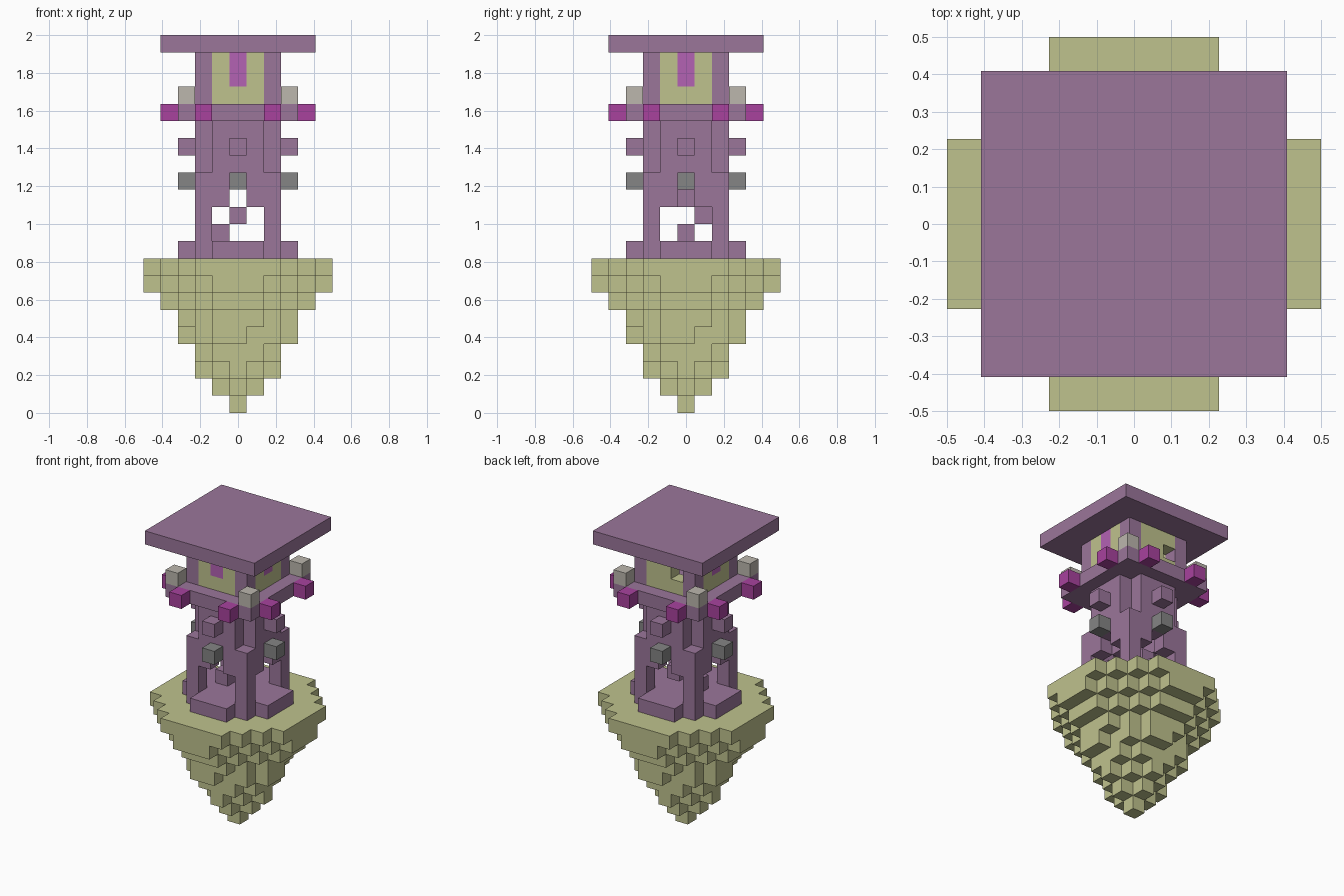
import bpy, bmesh
from mathutils import Vector

U = 2 / 22  # edge length of one block

if "Cube" in bpy.data.objects:
    bpy.data.objects.remove(bpy.data.objects["Cube"])


def material(name, rgb):
    lin = [((c / 255 + 0.055) / 1.055) ** 2.4 for c in rgb]
    m = bpy.data.materials.new(name)
    m.use_nodes = True
    m.diffuse_color = (*lin, 1)
    m.node_tree.nodes["Principled BSDF"].inputs["Base Color"].default_value = (*lin, 1)
    return m


PURPLE = material("dusty purple", (155, 118, 154))
SAND = material("pale sand", (191, 194, 141))
MAGENTA = material("deep magenta", (168, 66, 158))
PINK = material("pink violet", (180, 98, 180))
LIGHT = material("light grey", (188, 183, 174))
GREY = material("mid grey", (133, 133, 133))

DIRS = [Vector(d) for d in ((1, 0, 0), (-1, 0, 0), (0, 1, 0), (0, -1, 0), (0, 0, 1), (0, 0, -1))]


def box(xs, ys, zs):
    """Set of block cells in inclusive ranges."""
    return {(x, y, z) for x in range(xs[0], xs[1] + 1)
            for y in range(ys[0], ys[1] + 1) for z in range(zs[0], zs[1] + 1)}


def around(cells):
    """Repeat cells at four quarter turns about the z axis."""
    out = set()
    for x, y, z in cells:
        out |= {(x, y, z), (-y, x, z), (-x, -y, z), (y, -x, z)}
    return out


def build(name, cells, mat):
    """Skin a set of cells with outward faces only."""
    bm = bmesh.new()
    for c in cells:
        centre = Vector(c) + Vector((0, 0, 0.5))
        for d in DIRS:
            if tuple(int(v) for v in Vector(c) + d) in cells:
                continue
            a = Vector((d.y, d.z, d.x)) / 2
            b = d.cross(a)
            mid = centre + d / 2
            corners = (mid + a + b, mid - a + b, mid - a - b, mid + a - b)
            bm.faces.new([bm.verts.new(p * U) for p in corners])
    bmesh.ops.remove_doubles(bm, verts=bm.verts, dist=U / 100)
    bmesh.ops.recalc_face_normals(bm, faces=bm.faces)
    mesh = bpy.data.meshes.new(name)
    bm.to_mesh(mesh)
    bm.free()
    mesh.materials.append(mat)
    obj = bpy.data.objects.new(name, mesh)
    bpy.context.collection.objects.link(obj)
    return obj


# Floating island: stepped layers, each limited by reach and by diagonal sum
layers = [(0, 0), (1, 1), (2, 2), (2, 3), (3, 4), (3, 4), (4, 5), (5, 6), (5, 7)]
island = set()
for z, (reach, diag) in enumerate(layers):
    layer = box((-reach, reach), (-reach, reach), (z, z))
    island |= {c for c in layer if abs(c[0]) + abs(c[1]) <= diag}
island -= around({(3, 1, 4)})
build("island", island, SAND)

# Tower base with a step on each side
build("tower_base", box((-2, 2), (-2, 2), (9, 9)) | around(box((-1, 1), (-3, -3), (9, 9))), PURPLE)

# Tower: corner buttresses and walls with arched doorways
build("buttresses", around(box((2, 2), (2, 2), (10, 13))), PURPLE)
walls = around(box((-1, 1), (-2, -2), (12, 16))) - around({(0, -2, 12)})
build("tower_walls", walls, PURPLE)

# Spiral stair inside
turn = [(-1, 0), (0, 1), (1, 0), (0, -1)]
build("spiral_stair", {(*turn[i % 4], 10 + i) for i in range(7)}, PURPLE)

# Blocks on each wall above the doorways
build("door_lamps", around({(0, -3, 13)}), GREY)
build("wall_knobs", around({(0, -3, 15)}), PURPLE)

# Balcony with trim blocks and corner posts
build("balcony", box((-3, 3), (-3, 3), (17, 17)), PURPLE)
build("balcony_trim", around({(2, -4, 17), (-2, -4, 17)}), MAGENTA)
build("balcony_posts", around({(3, 3, 18)}), LIGHT)

# Upper room: corner pillars, infill walls, window on three sides, gap at the back
windows = around(box((0, 0), (-2, -2), (19, 20))) - box((0, 0), (2, 2), (19, 20))
infill = around(box((-1, 1), (-2, -2), (18, 20))) - windows - {(-1, 2, 19)}
build("room_pillars", around(box((2, 2), (2, 2), (18, 20))), PURPLE)
build("room_walls", infill, SAND)
build("room_windows", windows, PINK)

# Flat roof
build("roof", box((-4, 4), (-4, 4), (21, 21)), PURPLE)
